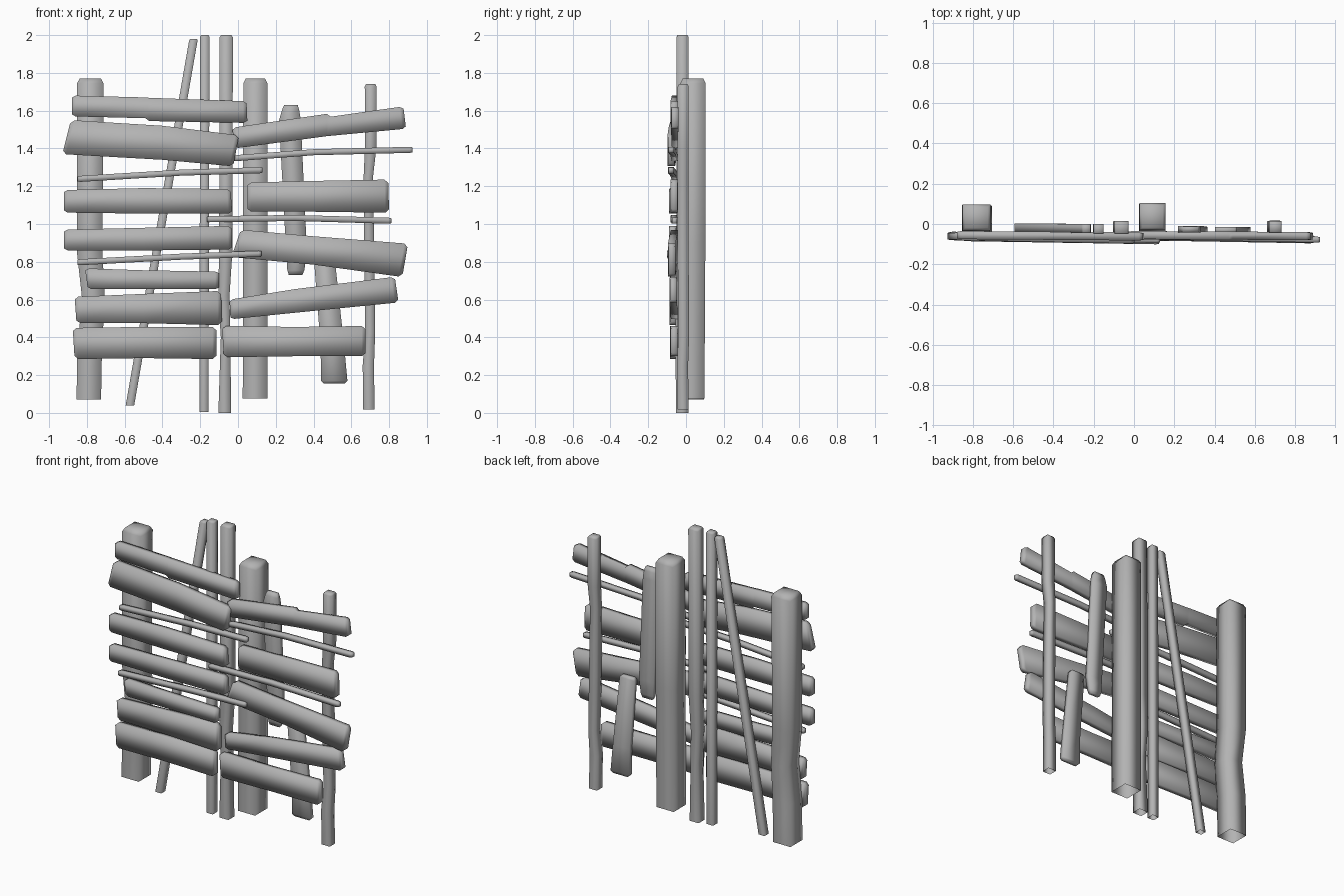
import bpy, bmesh, math
from mathutils import Vector

# Weathered grey wood
wood = bpy.data.materials.new("grey_wood")
wood.diffuse_color = (0.45, 0.45, 0.45, 1)


def timber(name, stations, open_start=False, tip=0.02):
    """Loft a four-sided timber. Station: (xa, za, xb, zb, y, thickness), a/b being its two edges."""
    secs = [(Vector((s[0], s[4], s[1])), Vector((s[2], s[4], s[3])), s[5]) for s in stations]
    mids = [(a + b) / 2 for a, b, t in secs]
    rings = []

    def add(a, b, t, k):
        mid, half = (a + b) / 2, (b - a) / 2 * k
        h = Vector((0, t / 2 * k, 0))
        rings.append([mid - half - h, mid + half - h, mid + half + h, mid - half + h])

    last = len(secs) - 1
    for i, (a, b, t) in enumerate(secs):
        if i == 0 and not open_start:
            d = (mids[1] - mids[0]).normalized() * tip
            add(a, b, t, 0.8)
            add(a + d, b + d, t, 1)
        elif i == last:
            d = (mids[-2] - mids[-1]).normalized() * tip
            add(a + d, b + d, t, 1)
            add(a, b, t, 0.8)
        else:
            add(a, b, t, 1)

    bm = bmesh.new()
    loops = [[bm.verts.new(p) for p in r] for r in rings]
    for r, s in zip(loops, loops[1:]):
        for i in range(4):
            j = (i + 1) % 4
            bm.faces.new((r[i], r[j], s[j], s[i]))
    base = bm.faces.new(loops[0][::-1])
    bm.faces.new(loops[-1])
    bmesh.ops.recalc_face_normals(bm, faces=bm.faces)
    if open_start:
        bm.faces.remove(base)
    me = bpy.data.meshes.new(name)
    bm.to_mesh(me)
    bm.free()
    me.materials.append(wood)
    bpy.context.collection.objects.link(bpy.data.objects.new(name, me))


def post(name, pts, t, tip=0.025, open_start=True):
    """Upright: pts are (centre x, z, width, y), bottom to top."""
    timber(name, [(x - w / 2, z, x + w / 2, z, y, t) for x, z, w, y in pts], open_start, tip)


def rail(name, pts, y0, y1, t=0.04):
    """Cross board: pts are (bottom x, bottom z, top x, top z), left to right."""
    x0, x1 = pts[0][0], pts[-1][0]
    timber(name, [(*p, y0 + (y1 - y0) * (p[0] - x0) / (x1 - x0), t) for p in pts], tip=min(0.02, t * 0.5))


def stick(name, pts, y0, y1):
    rail(name, [(x, z - 0.016, x, z + 0.016) for x, z in pts], y0, y1, 0.03)


# Heavy posts behind the fence
post("left_main_post", [(-0.79, 0.07, 0.13, 0.03), (-0.785, 0.35, 0.13, 0.03), (-0.765, 0.6, 0.12, 0.025),
                        (-0.785, 0.85, 0.135, 0.03), (-0.782, 1.77, 0.14, 0.033)], 0.13)
post("middle_main_post", [(0.09, 0.075, 0.13, 0.03), (0.092, 0.9, 0.13, 0.035),
                          (0.092, 1.77, 0.128, 0.037)], 0.135)

# Slim uprights
post("slanted_pole", [(-0.572, 0.04, 0.045, -0.02), (-0.235, 1.98, 0.045, -0.022)], 0.045, 0.01)
post("thin_pole", [(-0.18, 0.005, 0.048, -0.025), (-0.176, 2.0, 0.05, -0.025)], 0.05, 0.01)
post("centre_pole", [(-0.07, 0.0, 0.068, -0.02), (-0.066, 0.4, 0.05, -0.024), (-0.075, 0.62, 0.06, -0.02),
                     (-0.065, 0.85, 0.07, -0.018), (-0.062, 2.0, 0.07, -0.018)], 0.065, 0.012)
post("right_pole", [(0.693, 0.018, 0.06, -0.015), (0.69, 0.25, 0.06, -0.018), (0.7, 0.42, 0.052, -0.012),
                    (0.695, 0.8, 0.055, -0.015), (0.69, 1.25, 0.05, -0.015), (0.702, 1.4, 0.06, -0.015),
                    (0.702, 1.74, 0.062, -0.015)], 0.058, 0.012)

# Short upright boards behind the right bay
post("upper_short_board", [(0.305, 0.73, 0.09, -0.03), (0.31, 0.85, 0.11, -0.03),
                           (0.275, 1.55, 0.115, -0.025), (0.28, 1.63, 0.09, -0.025)], 0.032, 0.025, False)
post("lower_short_board", [(0.51, 0.155, 0.14, -0.03), (0.5, 0.35, 0.125, -0.03),
                           (0.455, 0.84, 0.11, -0.03)], 0.032, 0.015, False)

# Left bay boards, top to bottom
rail("left_board_1", [(-0.88, 1.57, -0.88, 1.68), (-0.49, 1.56, -0.49, 1.67), (-0.47, 1.545, -0.47, 1.668),
                      (0.05, 1.535, 0.045, 1.65)], -0.055, -0.062)
rail("left_board_2", [(-0.93, 1.37, -0.885, 1.55), (-0.4, 1.34, -0.4, 1.52), (-0.025, 1.305, 0.005, 1.47)], -0.06, -0.078)
rail("left_board_3", [(-0.922, 1.06, -0.922, 1.18), (-0.5, 1.055, -0.5, 1.19), (-0.03, 1.055, -0.04, 1.185)], -0.058, -0.07)
rail("left_board_4", [(-0.922, 0.86, -0.922, 0.97), (-0.5, 0.86, -0.5, 0.98), (-0.03, 0.865, -0.035, 0.99)], -0.058, -0.07)
rail("left_board_5", [(-0.795, 0.655, -0.81, 0.765), (-0.5, 0.655, -0.5, 0.755), (-0.1, 0.655, -0.1, 0.748)], -0.058, -0.065)
rail("left_board_6", [(-0.855, 0.475, -0.865, 0.615), (-0.5, 0.475, -0.5, 0.63), (-0.085, 0.465, -0.09, 0.645)], -0.058, -0.068)
rail("left_board_7", [(-0.865, 0.285, -0.875, 0.45), (-0.5, 0.29, -0.5, 0.455), (-0.115, 0.285, -0.115, 0.455)], -0.06, -0.065)

# Right bay boards, top to bottom
rail("right_board_1", [(-0.02, 1.4, -0.03, 1.51), (0.47, 1.465, 0.47, 1.583), (0.49, 1.467, 0.49, 1.568),
                       (0.89, 1.505, 0.875, 1.622)], -0.055, -0.06)
rail("right_board_2", [(0.05, 1.065, 0.05, 1.22), (0.4, 1.065, 0.4, 1.228), (0.8, 1.06, 0.795, 1.235)], -0.055, -0.062)
rail("right_board_3", [(-0.035, 0.825, 0.015, 0.97), (0.4, 0.785, 0.4, 0.935), (0.87, 0.72, 0.9, 0.895)], -0.06, -0.076)
rail("right_board_4", [(-0.04, 0.495, -0.045, 0.6), (0.3, 0.53, 0.3, 0.655), (0.85, 0.585, 0.83, 0.72)], -0.06, -0.068)
rail("right_board_5", [(-0.075, 0.295, -0.085, 0.46), (0.3, 0.3, 0.3, 0.455), (0.675, 0.3, 0.675, 0.46)], -0.064, -0.062)

# Thin sticks across both bays
stick("stick_1", [(-0.85, 1.238), (-0.3, 1.272), (0.13, 1.285)], -0.055, -0.08)
stick("stick_2", [(-0.85, 0.797), (-0.3, 0.827), (0.125, 0.843)], -0.07, -0.086)
stick("stick_3", [(-0.02, 1.348), (0.4, 1.38), (0.925, 1.393)], -0.06, -0.078)
stick("stick_4", [(-0.165, 1.025), (0.3, 1.032), (0.812, 1.017)], -0.068, -0.06)

# Soft shading that rolls around the timber corners
for o in bpy.data.objects:
    o.select_set(True)
    bpy.context.view_layer.objects.active = o
bpy.ops.object.shade_smooth_by_angle(angle=math.radians(110))
